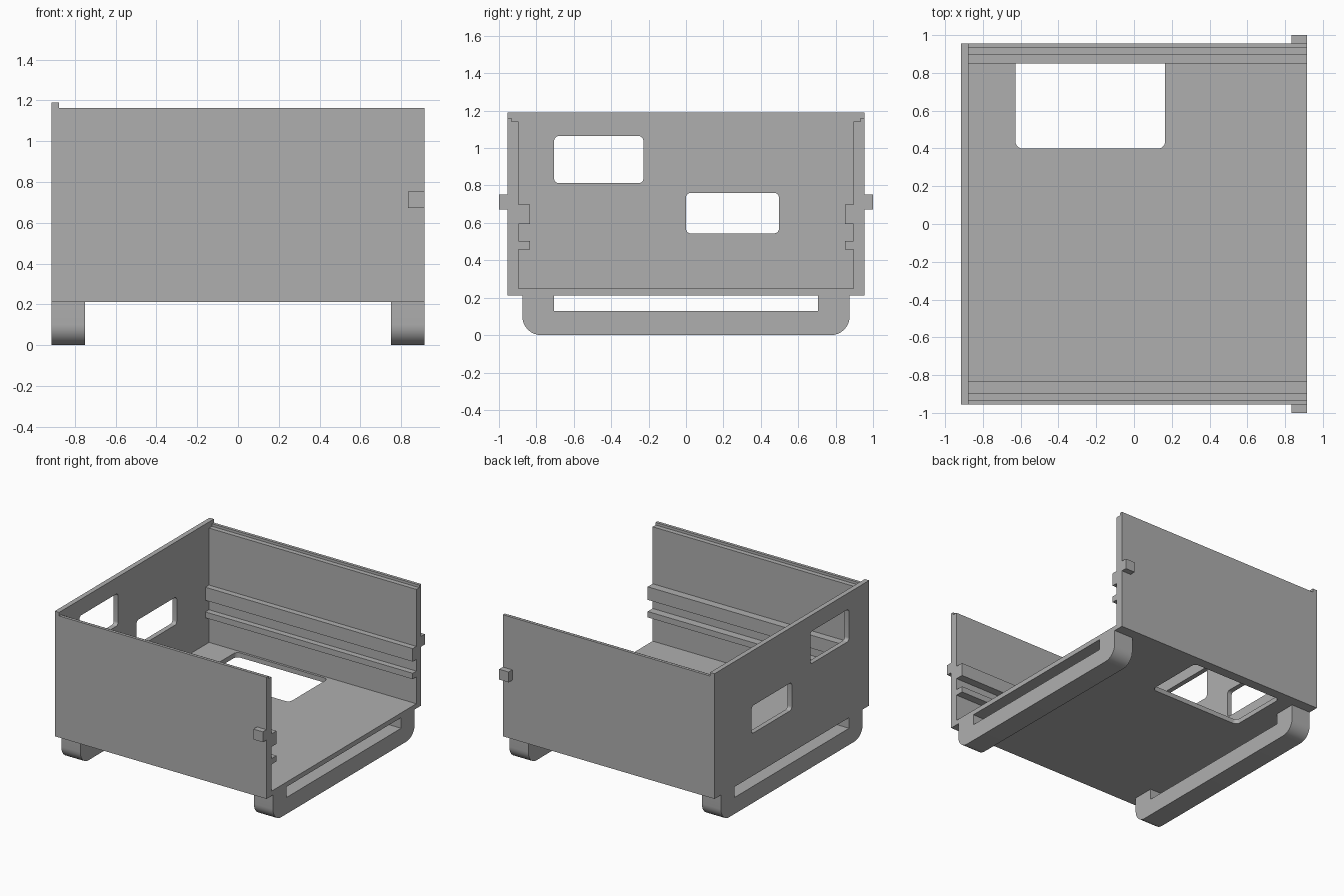
import bpy
import bmesh
from math import sin, cos, pi, radians

old = bpy.data.objects.get("Cube")
if old:
    bpy.data.objects.remove(old, do_unlink=True)

grey = bpy.data.materials.new("plain grey")
grey.use_nodes = True
COLOUR = (0.43, 0.43, 0.43, 1)
grey.diffuse_color = COLOUR
grey.node_tree.nodes["Principled BSDF"].inputs["Base Color"].default_value = COLOUR


def prism(name, pts, axis, lo, hi):
    """Extrude a closed 2D profile along x (profile in y, z) or z (profile in x, y)."""
    place = (lambda p, t: (t, *p)) if axis == "x" else (lambda p, t: (*p, t))
    bm = bmesh.new()
    face = bm.faces.new([bm.verts.new(place(p, lo)) for p in pts])
    ext = bmesh.ops.extrude_face_region(bm, geom=[face])
    for v in ext["geom"]:
        if isinstance(v, bmesh.types.BMVert):
            v.co["xyz".index(axis)] = hi
    bmesh.ops.recalc_face_normals(bm, faces=bm.faces)
    mesh = bpy.data.meshes.new(name)
    bm.to_mesh(mesh)
    bm.free()
    mesh.materials.append(grey)
    obj = bpy.data.objects.new(name, mesh)
    bpy.context.collection.objects.link(obj)
    return obj


def arc(cu, cv, r, start, steps=8):
    """Quarter circle, counter-clockwise from the start angle."""
    return [(cu + r * cos(start + pi / 2 * i / steps),
             cv + r * sin(start + pi / 2 * i / steps)) for i in range(steps + 1)]


def rounded_rect(u0, v0, u1, v1, r):
    return (arc(u1 - r, v1 - r, r, 0) + arc(u0 + r, v1 - r, r, pi / 2)
            + arc(u0 + r, v0 + r, r, pi) + arc(u1 - r, v0 + r, r, 1.5 * pi))


def select_only(obj):
    bpy.ops.object.select_all(action="DESELECT")
    obj.select_set(True)
    bpy.context.view_layer.objects.active = obj


def cut(obj, cutter):
    cutter.hide_render = True
    mod = obj.modifiers.new("opening", "BOOLEAN")
    mod.operation = "DIFFERENCE"
    mod.solver = "EXACT"
    mod.object = cutter
    select_only(obj)
    bpy.ops.object.modifier_apply(modifier=mod.name)
    bpy.data.objects.remove(cutter, do_unlink=True)


def smooth(obj):
    select_only(obj)
    bpy.ops.object.shade_smooth_by_angle(angle=radians(30))


X, Y = 0.915, 0.955           # half length and half width of the box
INNER, LIP = 0.895, 0.932     # inside of the side walls, step in their rim
BASE, FLOOR, RIM, TOP = 0.212, 0.249, 1.162, 1.19
WALL_X = -0.877               # inside of the end wall


def side_profile(s, rail):
    """Wall outline from the floor inside, over two rails and the rim, to the base."""
    pts = [(INNER, FLOOR)]
    for z0, z1 in ((0.458, 0.504), (0.595, 0.697)):
        pts += [(INNER, z0), (rail, z0), (rail, z1), (INNER, z1)]
    pts += [(INNER, 1.142), (LIP, 1.142), (LIP, RIM), (Y, RIM), (Y, BASE)]
    return [(s * y, z) for y, z in pts]


# Floor and side walls with their inner rails
tray = prism("floor_and_side_walls",
             side_profile(1, 0.85) + side_profile(-1, 0.833)[::-1], "x", WALL_X, X)
cut(tray, prism("floor_cutter", rounded_rect(-0.627, 0.4, 0.164, 0.877, 0.035),
                "z", 0.1, 0.35))
smooth(tray)

# End wall with two windows
end_wall = prism("end_wall", [(-Y, BASE), (Y, BASE), (Y, TOP), (-Y, TOP)], "x", -X, WALL_X)
for window in ((-0.705, 0.812, -0.228, 1.064), (0, 0.544, 0.497, 0.76)):
    cut(end_wall, prism("window_cutter", rounded_rect(*window, 0.025), "x", -1, -0.8))
smooth(end_wall)

# Feet: a rounded runner below each end, with a long slot under the floor
FOOT_Y, SLOT_Y, SLOT_Z, R = 0.875, 0.707, 0.129, 0.1
foot_outline = ([(SLOT_Y, BASE), (SLOT_Y, SLOT_Z), (-SLOT_Y, SLOT_Z), (-SLOT_Y, BASE),
                 (-FOOT_Y, BASE)]
                + arc(-FOOT_Y + R, R, R, pi) + arc(FOOT_Y - R, R, R, 1.5 * pi)
                + [(FOOT_Y, BASE)])
for name, x0, x1 in (("foot_open_end", 0.75, X), ("foot_wall_end", -X, -0.75)):
    smooth(prism(name, foot_outline, "x", x0, x1))

# Catch on the outside of each side wall
for name, s in (("front_catch", -1), ("back_catch", 1)):
    prism(name, [(s * Y, 0.672), (s, 0.672), (s, 0.753), (s * Y, 0.753)], "x", 0.833, X)
